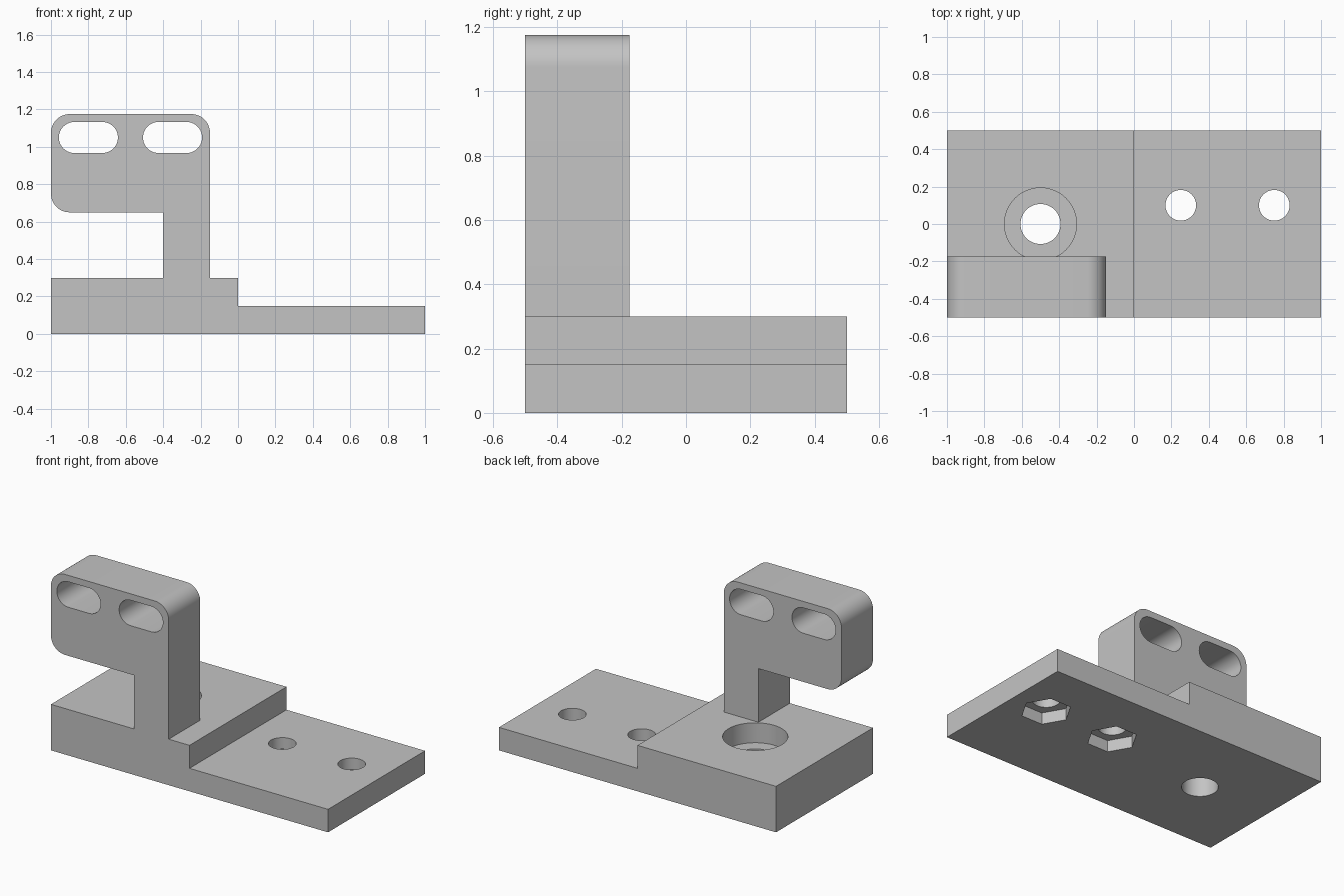
import bpy, bmesh
from math import pi, cos, sin
from mathutils import Matrix, Vector

cube = bpy.data.objects.get("Cube")
if cube:
    bpy.data.objects.remove(cube, do_unlink=True)

grey = bpy.data.materials.new("plain grey")
grey.use_nodes = True
colour = (0.55, 0.55, 0.55, 1)
grey.diffuse_color = colour
grey.node_tree.nodes["Principled BSDF"].inputs["Base Color"].default_value = colour


def arc(cx, cy, r, start, end, steps):
    """Points along an arc, angles in units of pi."""
    angles = [pi * (start + (end - start) * i / steps) for i in range(steps + 1)]
    return [(cx + r * cos(a), cy + r * sin(a)) for a in angles]


def prism(name, profile, axis, low, high):
    """Extrude a closed profile along y or z."""
    place = {"z": lambda p: (p[0], p[1], low), "y": lambda p: (p[0], low, p[1])}[axis]
    step = Vector((0, 0, high - low)) if axis == "z" else Vector((0, high - low, 0))
    bm = bmesh.new()
    face = bm.faces.new([bm.verts.new(place(p)) for p in profile])
    top = bmesh.ops.extrude_face_region(bm, geom=[face])["geom"]
    bmesh.ops.translate(bm, vec=step, verts=[g for g in top if isinstance(g, bmesh.types.BMVert)])
    bmesh.ops.recalc_face_normals(bm, faces=bm.faces)
    mesh = bpy.data.meshes.new(name)
    bm.to_mesh(mesh)
    bm.free()
    mesh.materials.append(grey)
    obj = bpy.data.objects.new(name, mesh)
    bpy.context.collection.objects.link(obj)
    return obj


def disc(name, x, y, r, low, high, sides=48):
    return prism(name, arc(x, y, r, 0, 2, sides)[:-1], "z", low, high)


def combine(target, tool, operation):
    """Apply a boolean and discard the tool."""
    bpy.context.view_layer.objects.active = target
    mod = target.modifiers.new(tool.name, "BOOLEAN")
    mod.operation, mod.solver, mod.object = operation, "EXACT", tool
    bpy.ops.object.modifier_apply(modifier=mod.name)
    bpy.data.objects.remove(tool, do_unlink=True)


# Stepped base plate
bracket = prism("stepped_base_bracket",
                [(-1, 0), (1, 0), (1, 0.15), (0, 0.15), (0, 0.3), (-1, 0.3)], "y", -0.5, 0.5)

# Upright post with overhanging rounded head
r = 0.1
upright = [(-0.4, 0.2), (-0.15, 0.2)]
upright += arc(-0.15 - r, 1.175 - r, r, 0, 0.5, 12)
upright += arc(-1 + r, 1.175 - r, r, 0.5, 1, 12)
upright += arc(-1 + r, 0.65 + r, r, 1, 1.5, 12)
upright += [(-0.4, 0.65)]
combine(bracket, prism("upright_arm", upright, "y", -0.5, -0.175), "UNION")

# Two slots through the head
for x in (-0.8, -0.35):
    slot = arc(x + 0.075, 1.05, 0.083, -0.5, 0.5, 20) + arc(x - 0.075, 1.05, 0.083, 0.5, 1.5, 20)
    combine(bracket, prism("slot", slot, "y", -0.6, 0), "DIFFERENCE")

# Screw holes with hexagonal nut pockets underneath
for x in (0.25, 0.75):
    combine(bracket, disc("screw_hole", x, 0.1, 0.082, -0.1, 0.25), "DIFFERENCE")
    combine(bracket, disc("nut_pocket", x, 0.1, 0.15, -0.1, 0.075, 6), "DIFFERENCE")

# Counterbored mounting hole
combine(bracket, disc("mounting_hole", -0.5, 0, 0.107, -0.1, 0.4), "DIFFERENCE")
combine(bracket, disc("counterbore", -0.5, 0, 0.193, 0.17, 0.4), "DIFFERENCE")

bpy.ops.object.select_all(action="DESELECT")
bracket.select_set(True)
bpy.context.view_layer.objects.active = bracket
bpy.ops.object.shade_smooth_by_angle(angle=pi / 6)
